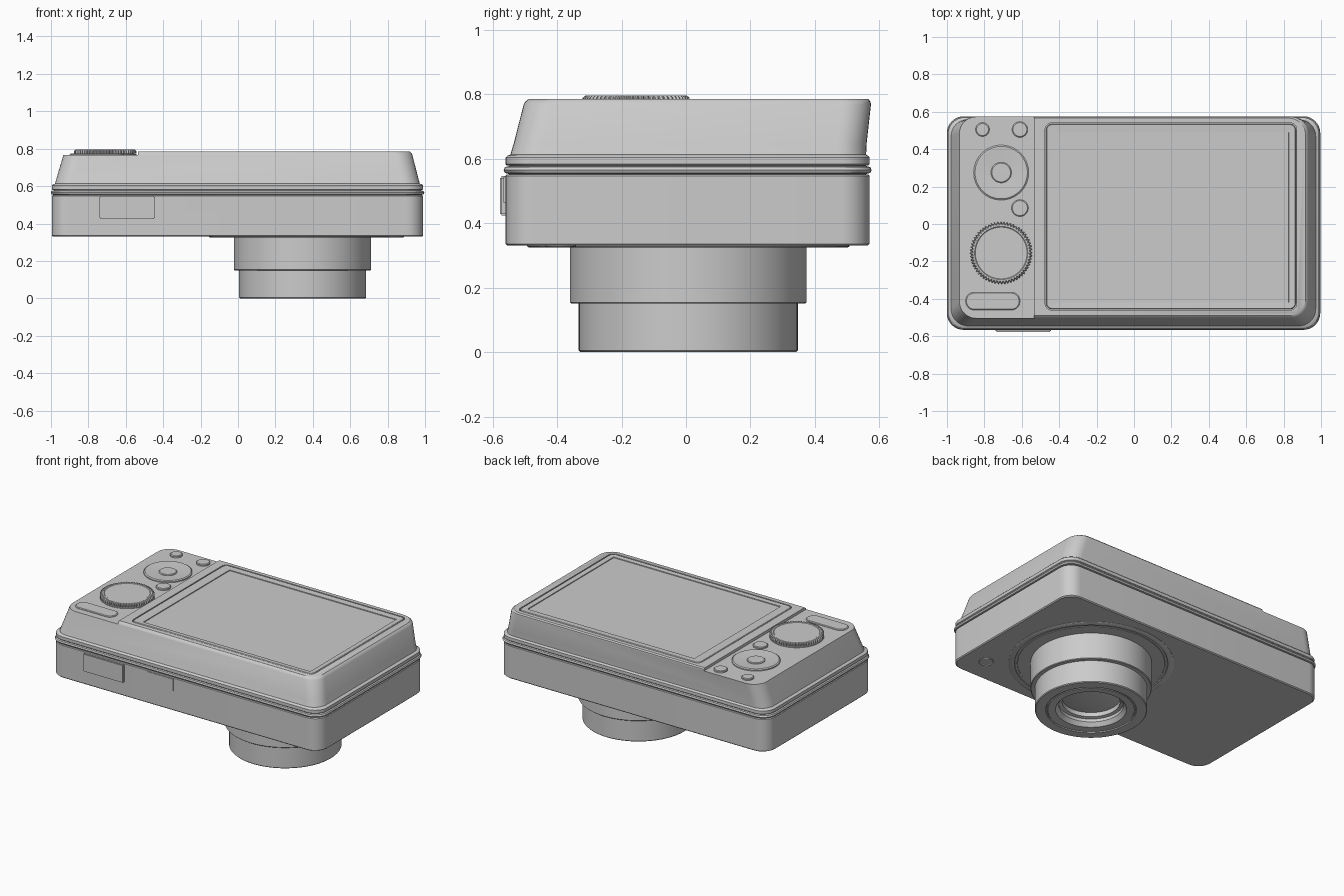
import bpy, bmesh, math

if "Cube" in bpy.data.objects:
    bpy.data.objects.remove(bpy.data.objects["Cube"])


def finish(name, bm, angle=32):
    bmesh.ops.recalc_face_normals(bm, faces=bm.faces)
    me = bpy.data.meshes.new(name)
    bm.to_mesh(me)
    bm.free()
    ob = bpy.data.objects.new(name, me)
    bpy.context.collection.objects.link(ob)
    bpy.ops.object.select_all(action='DESELECT')
    ob.select_set(True)
    bpy.context.view_layer.objects.active = ob
    bpy.ops.object.shade_smooth_by_angle(angle=math.radians(angle))
    return ob


def rounded(x0, x1, y0, y1, r, n=8):
    pts = []
    for k, (cx, cy) in enumerate([(x1 - r, y1 - r), (x0 + r, y1 - r),
                                  (x0 + r, y0 + r), (x1 - r, y0 + r)]):
        for i in range(n + 1):
            a = math.pi / 2 * (k + i / n)
            pts.append((cx + r * math.cos(a), cy + r * math.sin(a)))
    return pts


def loft(name, rows, caps=True):
    """Rounded rectangles (x0, x1, y0, y1, r, z) joined in order."""
    bm = bmesh.new()
    rings = [[bm.verts.new((x, y, row[5])) for x, y in rounded(*row[:5])] for row in rows]
    if not caps:
        rings.append(rings[0])
    for a, b in zip(rings, rings[1:]):
        for i in range(len(a)):
            j = (i + 1) % len(a)
            bm.faces.new((a[i], a[j], b[j], b[i]))
    if caps:
        bm.faces.new(rings[0])
        bm.faces.new(rings[-1])
    return finish(name, bm)


def lathe(name, profile, cx, cy, n=64, teeth=None):
    """Spin (r, z) points; with teeth, points beyond that radius are knurled."""
    bm = bmesh.new()
    rings = []
    for r, z in profile:
        if r == 0:
            rings.append([bm.verts.new((cx, cy, z))] * n)
            continue
        ring = []
        for i in range(n):
            a = 2 * math.pi * i / n
            rr = r - 0.009 if teeth and r > teeth and i % 4 > 1 else r
            ring.append(bm.verts.new((cx + rr * math.cos(a), cy + rr * math.sin(a), z)))
        rings.append(ring)
    for a, b in zip(rings, rings[1:]):
        for i in range(n):
            j = (i + 1) % n
            face = list(dict.fromkeys((a[i], a[j], b[j], b[i])))
            bm.faces.new(face)
    return finish(name, bm)


def box(name, x0, x1, y0, y1, z0, z1, bevel=0.0):
    bm = bmesh.new()
    bmesh.ops.create_cube(bm, size=1)
    for v in bm.verts:
        v.co = ((x0 + x1) / 2 + v.co.x * (x1 - x0), (y0 + y1) / 2 + v.co.y * (y1 - y0),
                (z0 + z1) / 2 + v.co.z * (z1 - z0))
    if bevel:
        bmesh.ops.bevel(bm, geom=bm.edges[:], offset=bevel, segments=2, affect='EDGES')
    return finish(name, bm)


def cut(target, cutter):
    m = target.modifiers.new("cut", 'BOOLEAN')
    m.operation, m.object, m.solver = 'DIFFERENCE', cutter, 'EXACT'
    cutter.hide_render = True
    bpy.context.view_layer.objects.active = target
    bpy.ops.object.modifier_apply(modifier=m.name)
    bpy.data.objects.remove(cutter)


# lower half of the body, with the seam ridge and the lip above it
def ring(d, z, r=0.09):
    return (-0.995 + d, 0.99 - d, -0.56 + d, 0.57 - d, r, z)


loft("lower_body", [ring(0.006, 0.33), ring(0, 0.336), ring(0, 0.547), ring(0.004, 0.551),
                    ring(0.012, 0.552), ring(0.012, 0.59)])
loft("seam_ridge", [ring(0.01, 0.553), ring(-0.002, 0.556), ring(-0.006, 0.565),
                    ring(-0.002, 0.574), ring(0.01, 0.577)])

# upper shell: tapers on three sides, near vertical at the back
shell = loft("upper_shell", [
    ring(0.004, 0.579), ring(0, 0.583), ring(0, 0.604), ring(0.006, 0.61),
    (-0.978, 0.972, -0.545, 0.559, 0.09, 0.613),
    (-0.968, 0.962, -0.534, 0.561, 0.09, 0.65),
    (-0.933, 0.932, -0.504, 0.574, 0.09, 0.768),
    (-0.928, 0.927, -0.499, 0.573, 0.09, 0.777),
    (-0.918, 0.917, -0.489, 0.566, 0.09, 0.785)])
cut(shell, box("panel_cutter", -1.2, -0.535, -1, 1, 0.767, 0.9))
cut(shell, loft("screen_cutter", [(-0.475, 0.87, -0.46, 0.54, 0.035, 0.765),
                                  (-0.475, 0.87, -0.46, 0.54, 0.035, 0.85)]))
bpy.ops.object.select_all(action='DESELECT')
shell.select_set(True)
bpy.context.view_layer.objects.active = shell
bpy.ops.object.shade_smooth_by_angle(angle=math.radians(32))

# screen and its frame
loft("screen_frame", [(-0.47, 0.865, -0.455, 0.535, 0.032, 0.766),
                      (-0.47, 0.865, -0.455, 0.535, 0.032, 0.783),
                      (-0.466, 0.861, -0.451, 0.531, 0.028, 0.786),
                      (-0.405, 0.828, -0.42, 0.49, 0.003, 0.784),
                      (-0.403, 0.826, -0.418, 0.488, 0.003, 0.766)], caps=False)
box("screen", -0.404, 0.827, -0.419, 0.489, 0.766, 0.779)


# control panel buttons
def button(name, x, y, r, top):
    lathe(name, [(r, 0.755), (r, top - 0.004), (r - 0.005, top), (0, top + 0.001)], x, y, 40)


for i, (x, y, r) in enumerate([(-0.81, 0.505, 0.037), (-0.61, 0.505, 0.042),
                               (-0.61, 0.085, 0.045)]):
    button(f"small_button_{i + 1}", x, y, r, 0.779)
lathe("direction_pad", [(0.147, 0.755), (0.147, 0.774), (0.14, 0.779), (0.125, 0.779),
                        (0.06, 0.771), (0, 0.771)], -0.71, 0.275)
button("centre_button", -0.71, 0.275, 0.055, 0.778)
loft("shutter_strip", [(-0.9, -0.61, -0.46, -0.365, 0.045, 0.75),
                       (-0.9, -0.61, -0.46, -0.365, 0.045, 0.77),
                       (-0.895, -0.615, -0.455, -0.37, 0.04, 0.774)])

# knurled mode dial
lathe("dial_base", [(0.166, 0.755), (0.166, 0.772), (0.15, 0.774)], -0.71, -0.155)
lathe("mode_dial", [(0.166, 0.774), (0.166, 0.789), (0.158, 0.796), (0.142, 0.797),
                    (0.138, 0.794), (0, 0.794)], -0.71, -0.155, 240, teeth=0.15)

# raised covers on the front side
box("large_side_cover", -0.74, -0.445, -0.578, -0.5, 0.424, 0.546, 0.005)
box("small_side_cover", -0.28, -0.08, -0.566, -0.5, 0.462, 0.546, 0.003)

# lens: mounting ring, two barrels and recessed glass
LX, LY = 0.345, 0.007
lathe("lens_mount_ring", [(0.5, 0.335), (0.5, 0.328), (0.495, 0.325), (0.465, 0.325),
                          (0.46, 0.333), (0.45, 0.333), (0.445, 0.327), (0.36, 0.327)], LX, LY, 96)
lathe("outer_barrel", [(0.367, 0.34), (0.367, 0.154), (0.363, 0.15), (0.33, 0.15)], LX, LY, 96)
lathe("inner_barrel", [(0.34, 0.16), (0.34, 0.005), (0.335, 0), (0.275, 0), (0.272, 0.006),
                       (0.265, 0.006), (0.262, 0.002), (0.215, 0.004), (0.195, 0.03),
                       (0.195, 0.05), (0.175, 0.055), (0.175, 0.09)], LX, LY, 96)
lathe("lens_glass", [(0.18, 0.085), (0.14, 0.075), (0.09, 0.067), (0.045, 0.063), (0, 0.062)],
      LX, LY)

# small lamp on the lens side
lathe("focus_lamp", [(0.048, 0.34), (0.048, 0.328), (0.043, 0.326), (0.038, 0.329), (0, 0.327)],
      0.84, -0.39, 32)
